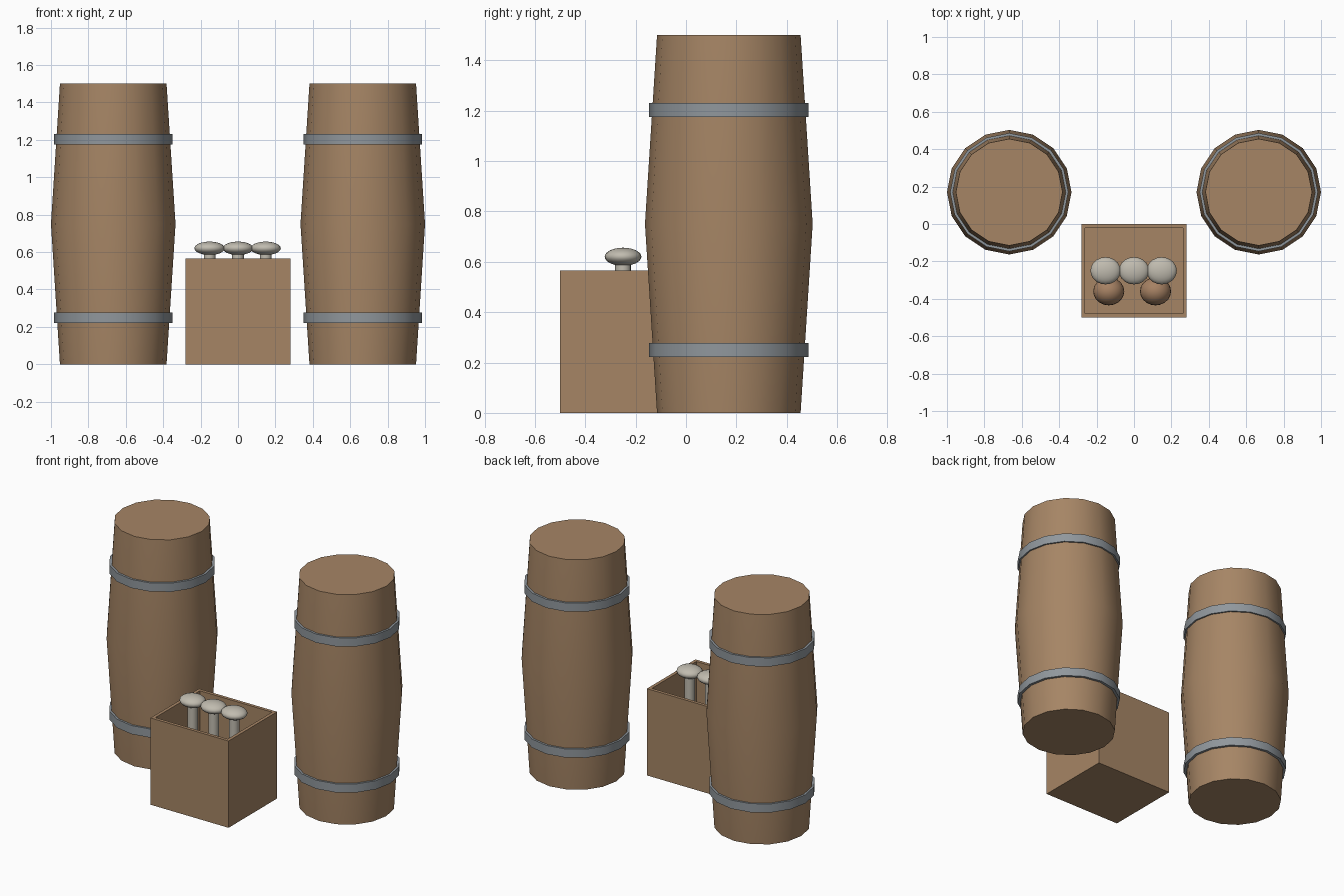
import bpy, bmesh
from math import pi, radians, cos, sin

if "Cube" in bpy.data.objects:
    bpy.data.objects.remove(bpy.data.objects["Cube"], do_unlink=True)


def material(name, r, g, b):
    m = bpy.data.materials.new(name)
    m.use_nodes = True
    m.diffuse_color = (r, g, b, 1)
    m.node_tree.nodes["Principled BSDF"].inputs["Base Color"].default_value = (r, g, b, 1)
    return m


wood = material("brown wood", 0.38, 0.235, 0.13)
steel = material("grey steel", 0.28, 0.31, 0.335)
bone = material("pale ivory", 0.53, 0.50, 0.43)
knob = material("warm brown", 0.38, 0.22, 0.125)


def finish(name, bm, mat, smooth=None):
    bmesh.ops.recalc_face_normals(bm, faces=bm.faces)
    mesh = bpy.data.meshes.new(name)
    bm.to_mesh(mesh)
    bm.free()
    mesh.materials.append(mat)
    obj = bpy.data.objects.new(name, mesh)
    bpy.context.collection.objects.link(obj)
    if smooth:
        bpy.ops.object.select_all(action="DESELECT")
        obj.select_set(True)
        bpy.context.view_layer.objects.active = obj
        bpy.ops.object.shade_smooth_by_angle(angle=radians(smooth))
    return obj


def lathe(name, profile, sides, mat, centre, closed=False):
    """Turn (radius, height) points about z; open profiles get end caps."""
    bm = bmesh.new()
    rings = [[bm.verts.new((centre[0] + r * cos(2 * pi * i / sides),
                            centre[1] + r * sin(2 * pi * i / sides), z))
              for i in range(sides)] for r, z in profile]
    pairs = list(zip(rings, rings[1:]))
    if closed:
        pairs.append((rings[-1], rings[0]))
    else:
        bm.faces.new(rings[0])
        bm.faces.new(rings[-1])
    for a, b in pairs:
        for i in range(sides):
            j = (i + 1) % sides
            bm.faces.new((a[i], a[j], b[j], b[i]))
    return finish(name, bm, mat, 35)


def ball(name, centre, size, mat):
    bm = bmesh.new()
    bmesh.ops.create_uvsphere(bm, u_segments=20, v_segments=12, radius=1)
    bmesh.ops.scale(bm, vec=size, verts=bm.verts)
    bmesh.ops.translate(bm, vec=centre, verts=bm.verts)
    return finish(name, bm, mat, 60)


# Two barrels, each with a pair of hoops
for side, x in (("right", -0.667), ("left", 0.667)):
    centre = (x, 0.17)
    lathe(side + "_barrel", [(0.285, 0), (0.333, 0.75), (0.285, 1.5)], 16, wood, centre)
    for level, z in (("lower", 0.25), ("upper", 1.203)):
        low, high = z - 0.028, z + 0.028
        lathe(f"{side}_{level}_hoop",
              [(0.295, low), (0.316, low), (0.316, high), (0.295, high)],
              16, steel, centre, closed=True)

# Open crate: inset the top face and sink it to the floor
bm = bmesh.new()
bmesh.ops.create_cube(bm, size=1)
bmesh.ops.scale(bm, vec=(0.564, 0.5, 0.566), verts=bm.verts)
bmesh.ops.translate(bm, vec=(0, -0.25, 0.283), verts=bm.verts)
top = max(bm.faces, key=lambda f: f.calc_center_median().z)
bmesh.ops.inset_region(bm, faces=[top], thickness=0.03)
sunk = bmesh.ops.extrude_face_region(bm, geom=[top])
bmesh.ops.translate(bm, vec=(0, 0, -0.536),
                    verts=[v for v in sunk["geom"] if isinstance(v, bmesh.types.BMVert)])
if top.is_valid:
    bmesh.ops.delete(bm, geom=[top], context="FACES_ONLY")
finish("crate", bm, wood)

# Three capped pegs standing in the crate
for n, x in (("right", -0.152), ("middle", 0), ("left", 0.148)):
    lathe(n + "_peg_stem", [(0.031, 0.03), (0.031, 0.615)], 16, bone, (x, -0.25))
    ball(n + "_peg_cap", (x, -0.25, 0.62), (0.081, 0.073, 0.036), bone)

# Two round pieces lying on the crate floor
for n, x in (("right", -0.135), ("left", 0.115)):
    ball(n + "_round_piece", (x, -0.36, 0.112), (0.083, 0.075, 0.082), knob)
